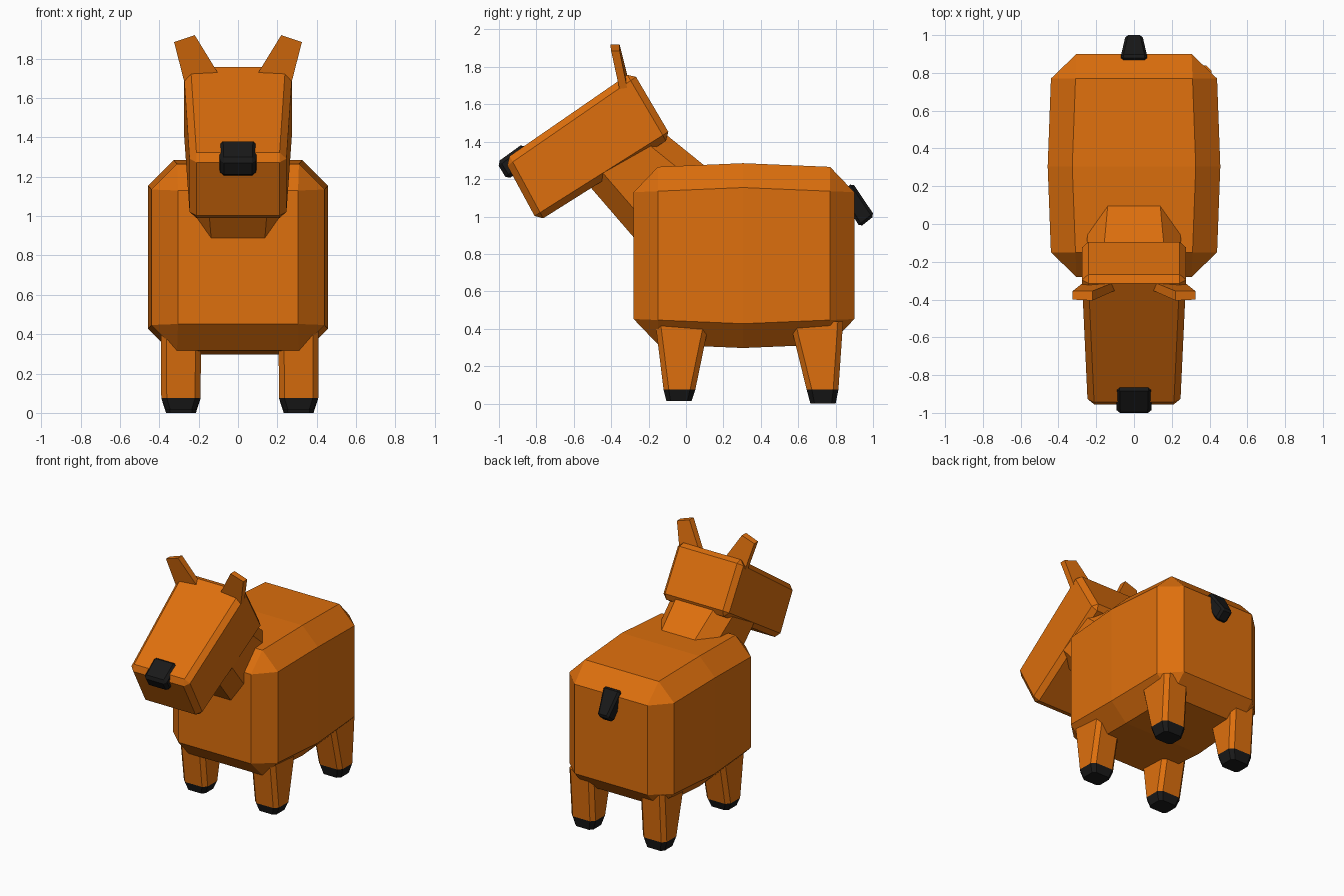
import bpy, bmesh

if "Cube" in bpy.data.objects:
    bpy.data.objects.remove(bpy.data.objects["Cube"])


def material(name, rgb):
    m = bpy.data.materials.new(name)
    m.diffuse_color = (*rgb, 1)
    m.use_nodes = True
    m.node_tree.nodes["Principled BSDF"].inputs["Base Color"].default_value = m.diffuse_color
    return m


ORANGE = material("orange", (0.73, 0.16, 0.004))
BLACK = material("black", (0.01, 0.01, 0.01))


def loft(name, rings, mat, bevel=0):
    """Skin equal-sized rings of points, cap both ends, optionally chamfer."""
    bm = bmesh.new()
    rows = [[bm.verts.new(p) for p in ring] for ring in rings]
    n = len(rows[0])
    for a, b in zip(rows, rows[1:]):
        for i in range(n):
            j = (i + 1) % n
            bm.faces.new((a[i], a[j], b[j], b[i]))
    bm.faces.new(rows[0])
    bm.faces.new(rows[-1])
    bmesh.ops.recalc_face_normals(bm, faces=bm.faces)
    me = bpy.data.meshes.new(name)
    bm.to_mesh(me)
    bm.free()
    me.materials.append(mat)
    ob = bpy.data.objects.new(name, me)
    bpy.context.collection.objects.link(ob)
    if bevel:
        mod = ob.modifiers.new("chamfer", 'BEVEL')
        mod.width = bevel
        mod.segments = 1
        mod.limit_method = 'ANGLE'
    return ob


def station(bottom, top, half):
    """Symmetric quad ring from a bottom and a top (y, z) point."""
    return [(-half, *bottom), (half, *bottom), (half, *top), (-half, *top)]


def octagon(cx, half, y0, y1, z, c=0.028):
    """Rectangle with cut corners, at height z."""
    x0, x1 = cx - half, cx + half
    return [(x0 + c, y0, z), (x1 - c, y0, z), (x1, y0 + c, z), (x1, y1 - c, z),
            (x1 - c, y1, z), (x0 + c, y1, z), (x0, y1 - c, z), (x0, y0 + c, z)]


# Body: box with a slightly swollen middle
loft("body", [station((-0.28, 0.322), (-0.28, 1.26), 0.435),
              station((0.305, 0.297), (0.305, 1.285), 0.457),
              station((0.90, 0.322), (0.90, 1.26), 0.435)], ORANGE, 0.13)

# Neck, buried in body and head
loft("neck", [station((-0.16, 0.75), (0.25, 1.15), 0.225),
              station((-0.60, 1.26), (-0.214, 1.525), 0.268)], ORANGE, 0.1)

# Head and nose
loft("head", [station((-0.793, 0.972), (-0.972, 1.303), 0.245),
              station((-0.077, 1.423), (-0.285, 1.777), 0.277)], ORANGE, 0.035)
loft("nose", [station((-0.955, 1.195), (-1.012, 1.288), 0.092),
              station((-0.82, 1.30), (-0.868, 1.392), 0.096)], BLACK, 0.02)

# Ears: thin slabs leaning outward and forward
for side, s in (("left", 1), ("right", -1)):
    base = [(0.085, -0.30, 1.70), (0.262, -0.305, 1.64),
            (0.262, -0.347, 1.64), (0.085, -0.345, 1.70)]
    tip = [(0.22, -0.355, 1.92), (0.325, -0.355, 1.885),
           (0.325, -0.40, 1.885), (0.22, -0.405, 1.92)]
    loft(side + "_ear", [[(s * x, y, z) for x, y, z in r] for r in (base, tip)], ORANGE)

# Tail
loft("tail", [station((0.82, 1.12), (0.89, 1.18), 0.072),
              station((0.93, 0.943), (1.008, 1.005), 0.045)], BLACK, 0.015)

# Legs and hooves: (top y range, ankle y range, sole y range, sole height)
LEGS = {"front": ((-0.165, 0.125), (-0.12, 0.05), (-0.105, 0.03), 0.015),
        "back": ((0.555, 0.84), (0.645, 0.815), (0.665, 0.80), 0.0)}
for end, (top, ankle, sole, z) in LEGS.items():
    for side, cx in (("left", 0.308), ("right", -0.29)):
        ring = octagon(cx, 0.1, *ankle, 0.075)
        loft(f"{end}_{side}_leg", [ring, octagon(cx, 0.102, *top, 0.44)], ORANGE)
        loft(f"{end}_{side}_hoof", [octagon(cx, 0.076, *sole, z, 0.022), ring], BLACK)
